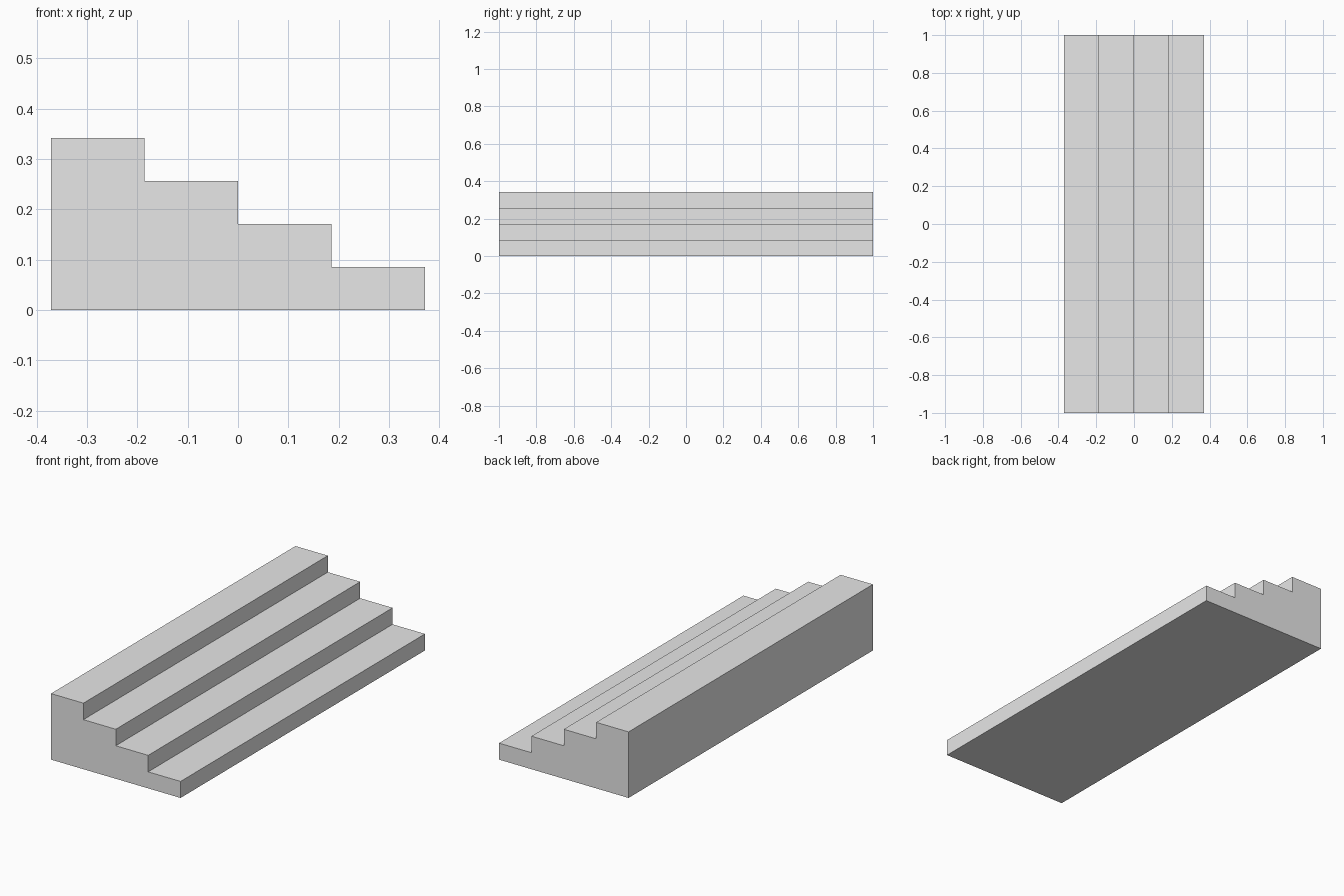
import bpy
import bmesh

if "Cube" in bpy.data.objects:
    bpy.data.objects.remove(bpy.data.objects["Cube"])

STEPS = 4
LENGTH = 2.0
TREAD = 0.1855
RISE = 0.0855

# Stepped profile in the xz plane, highest step on the left
half = STEPS * TREAD / 2
profile = [(half, 0), (-half, 0)]
for i in range(STEPS):
    z = (STEPS - i) * RISE
    profile += [(-half + i * TREAD, z), (-half + (i + 1) * TREAD, z)]

# Extrude the profile along y
bm = bmesh.new()
end = bm.faces.new([bm.verts.new((x, -LENGTH / 2, z)) for x, z in profile])
ext = bmesh.ops.extrude_face_region(bm, geom=[end])
bmesh.ops.translate(bm, vec=(0, LENGTH, 0),
                    verts=[v for v in ext["geom"] if isinstance(v, bmesh.types.BMVert)])
bmesh.ops.recalc_face_normals(bm, faces=bm.faces)

mesh = bpy.data.meshes.new("stairs")
bm.to_mesh(mesh)
bm.free()

# Single flat grey
grey = bpy.data.materials.new("light grey")
grey.diffuse_color = (0.8, 0.8, 0.8, 1)
grey.use_nodes = True
grey.node_tree.nodes["Principled BSDF"].inputs["Base Color"].default_value = grey.diffuse_color
mesh.materials.append(grey)

stairs = bpy.data.objects.new("stairs", mesh)
bpy.context.collection.objects.link(stairs)
